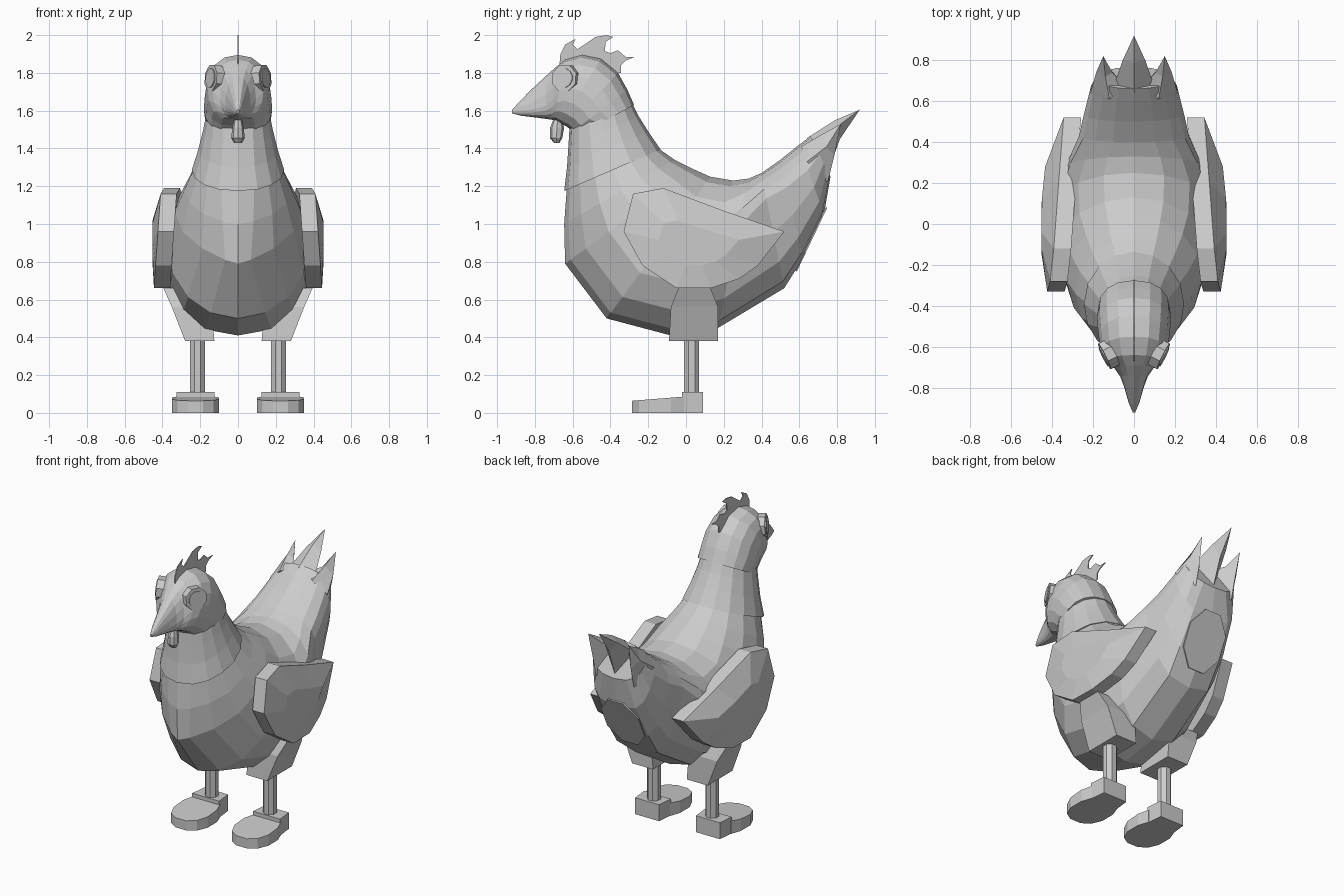
import bpy, bmesh, math
from mathutils import Vector

cube = bpy.data.objects.get("Cube")
if cube:
    bpy.data.objects.remove(cube, do_unlink=True)

GREY = (0.6, 0.6, 0.6, 1)
mat = bpy.data.materials.new("Light grey")
mat.use_nodes = True
mat.diffuse_color = GREY
mat.node_tree.nodes["Principled BSDF"].inputs["Base Color"].default_value = GREY
SIDES = (("left", 1), ("right", -1))


def finish(name, bm):
    """Turn a bmesh into a flat shaded grey object."""
    bmesh.ops.recalc_face_normals(bm, faces=bm.faces)
    mesh = bpy.data.meshes.new(name)
    bm.to_mesh(mesh)
    bm.free()
    mesh.materials.append(mat)
    obj = bpy.data.objects.new(name, mesh)
    bpy.context.collection.objects.link(obj)


def skin(name, rings, tip=None):
    """Bridge a list of equal point rings; cap both ends or close on a tip."""
    bm = bmesh.new()
    loops = [[bm.verts.new(p) for p in ring] for ring in rings]
    n = len(loops[0])
    for a, b in zip(loops, loops[1:]):
        for i in range(n):
            j = (i + 1) % n
            bm.faces.new((a[i], a[j], b[j], b[i]))
    bm.faces.new(loops[0])
    if tip:
        end = bm.verts.new(tip)
        for i in range(n):
            bm.faces.new((loops[-1][i], loops[-1][(i + 1) % n], end))
    else:
        bm.faces.new(loops[-1])
    finish(name, bm)


def section(top_y, top_z, low_y, low_z, width, waist, power, n, upper):
    """Cross-section hung between a top and a low point, widest at the waist."""
    ring = []
    for i in range(n):
        a = math.tau * i / n
        c, s = math.cos(a), math.sin(a)
        t = waist * (1 - c) if c > 0 else waist - (1 - waist) * c
        x = math.copysign(width * abs(s) ** (upper if c > 0 else power), s)
        ring.append((x, top_y + t * (low_y - top_y), top_z + t * (low_z - top_z)))
    return ring


def loft(name, rows, n=16, upper=1.0):
    skin(name, [section(*row, n, upper) for row in rows])


def prism(name, outline, axis, low, high):
    """Extrude a 2D outline along x (axis 0) or z (axis 2)."""
    def place(p, h):
        return (h, p[0], p[1]) if axis == 0 else (p[0], p[1], h)
    skin(name, [[place(p, h) for p in outline] for h in (low, high)])


def disc(name, centre, normal, radius, depth, n=8, stretch=1.0):
    """Flat-sided cylinder facing along a normal, optionally stretched upward."""
    axis = Vector(normal).normalized()
    side = Vector((0, 0, 1)).cross(axis)
    side = side.normalized() if side.length > 0.01 else Vector((1, 0, 0))
    up = axis.cross(side)
    rings = []
    for h in (-depth / 2, depth / 2):
        ring = []
        for i in range(n):
            a = math.tau * (i + 0.5) / n
            ring.append(Vector(centre) + axis * h + side * radius * math.cos(a)
                        + up * radius * stretch * math.sin(a))
        rings.append(ring)
    skin(name, rings)


# Body: sections turn from the keeled breast, under the belly, to the creased tail
loft("body", [
    (-.16, 1.41, -.63, 1.205, .225, .5, 1),
    (-.06, 1.34, -.645, 1.0, .285, .48, 1.3),
    (.04, 1.29, -.64, .79, .335, .45, 1.65),
    (.13, 1.25, -.42, .5, .375, .48, 1),
    (.25, 1.23, -.08, .41, .385, .48, .8),
    (.33, 1.24, .17, .45, .335, .32, .8),
    (.4, 1.27, .52, .66, .27, .22, .6),
    (.5, 1.34, .62, .82, .245, .28, .5),
    (.6, 1.42, .73, 1.05, .217, .36, .5),
    (.66, 1.465, .765, 1.25, .19, .45, .8),
])

# Neck: overlaps the breast with a thin collar edge
loft("neck", [
    (-.135, 1.395, -.645, 1.175, .245, .5, .9),
    (-.2, 1.49, -.63, 1.3, .21, .5, .9),
    (-.25, 1.57, -.622, 1.42, .185, .5, .85),
    (-.29, 1.65, -.615, 1.54, .165, .5, .8),
])

# Head and beak: hood turns forward from the nape, then narrows to the beak tip
loft("head_and_beak", [
    (-.275, 1.63, -.54, 1.485, .175, .5, .7),
    (-.31, 1.71, -.6, 1.49, .18, .5, .7),
    (-.36, 1.8, -.63, 1.515, .178, .5, .7),
    (-.45, 1.875, -.66, 1.53, .172, .5, .7),
    (-.55, 1.895, -.685, 1.545, .162, .5, .7),
    (-.64, 1.87, -.7, 1.55, .135, .52, .75),
    (-.69, 1.83, -.715, 1.553, .095, .62, .8),
    (-.74, 1.785, -.745, 1.557, .068, .7, .8),
    (-.81, 1.72, -.79, 1.563, .048, .7, .8),
    (-.88, 1.65, -.87, 1.573, .026, .65, .8),
    (-.92, 1.605, -.92, 1.585, .006, .5, 1),
], upper=.85)

# Wattle: small drop under the beak
loft("wattle", [
    (-.66, 1.56, -.7, 1.56, .02, .5, 1),
    (-.645, 1.51, -.72, 1.51, .03, .5, 1),
    (-.655, 1.455, -.72, 1.455, .036, .5, 1),
    (-.67, 1.43, -.7, 1.43, .022, .5, 1),
], n=8)

# Comb: thin plate with three curled prongs
prism("comb", [
    (-.67, 1.84), (-.665, 1.9), (-.64, 1.95), (-.585, 1.98), (-.6, 1.95),
    (-.575, 1.925), (-.53, 1.955), (-.48, 1.99), (-.42, 2), (-.385, 1.99),
    (-.425, 1.965), (-.43, 1.915), (-.4, 1.905), (-.36, 1.92), (-.32, 1.885),
    (-.27, 1.885), (-.32, 1.865), (-.345, 1.84), (-.345, 1.8), (-.4, 1.8),
    (-.54, 1.87),
], 0, -.003, .003)

# Tail feathers: one central and two side points, continuing the tail
skin("tail_feather_middle", [
    [(0, .64, 1.455), (-.1, .67, 1.41), (0, .75, 1.27), (.1, .67, 1.41)],
    [(0, .79, 1.55), (-.055, .8, 1.515), (0, .815, 1.45), (.055, .8, 1.515)],
], (0, .92, 1.605))
for side, s in SIDES:
    skin("tail_feather_" + side, [
        [(s * .12, .61, 1.41), (s * .05, .68, 1.43), (s * .14, .75, 1.22), (s * .213, .64, 1.33)],
        [(s * .14, .72, 1.475), (s * .105, .74, 1.45), (s * .14, .785, 1.36), (s * .183, .745, 1.41)],
    ], (s * .15, .82, 1.53))

# Flat patch under the tail
disc("vent_patch", (0, .664, .92), (0, .9, -.43), .15, .008, stretch=1.35)

WING = [(-.33, .96), (-.28, 1.16), (-.12, 1.19), (.2, 1.07), (.52, .96),
        (.38, .78), (.28, .71), (.13, .66), (-.05, .66), (-.23, .78)]
SOLE = [(.1, -.01), (.125, -.08), (.125, -.18), (.095, -.25), (.04, -.285)]
SOLE += [(-x, y) for x, y in reversed(SOLE)]


def wing_edge(y, z):
    """Outer rim of the wing, leaning in toward the top and the rear."""
    taper = .1 * (y + .28) if z > .9 else .17 * max(0, y - .1)
    return .435 - .07 * (z - .8) - max(0, taper)


for side, s in SIDES:
    # Eye: octagonal rim around a round eye, nearly flush with the head
    look = (s, -.5, .1)
    disc("eye_rim_" + side, (s * .122, -.635, 1.77), look, .075, .05)
    disc("eye_" + side, (s * .123, -.636, 1.77), look, .052, .06, n=12)

    # Wing: plate with a domed outer face
    inner = [(s * (wing_edge(y, z) - .085), y, z) for y, z in WING]
    rim = [(s * wing_edge(y, z), y, z) for y, z in WING]
    dome = []
    for y, z in WING:
        y, z = .04 + (y - .04) * .5, .88 + (z - .88) * .45
        dome.append((s * (.452 - .1 * max(0, y - .1)), y, z))
    skin("wing_" + side, [inner, rim, dome])

    # Thigh: tapered block flaring up into the body
    levels = [(.125, .28, -.09, .17, .38), (.14, .35, -.08, .17, .56),
              (.15, .395, -.04, .13, .66)]
    skin("thigh_" + side, [[(s * a, f, z), (s * b, f, z), (s * b, r, z), (s * a, r, z)]
                           for a, b, f, r, z in levels])

    # Shank and foot
    disc("shank_" + side, (s * .215, .03, .25), (0, 0, 1), .043, .32)
    x = s * .225
    prism("heel_" + side, [(x - .088, .09), (x + .088, .09), (x + .1, -.02), (x - .1, -.02)],
          2, 0, .11)
    skin("toe_" + side, [[(x + px, y, 0) for px, y in SOLE],
                         [(x + px, y, .087 + .08 * y) for px, y in SOLE]])
